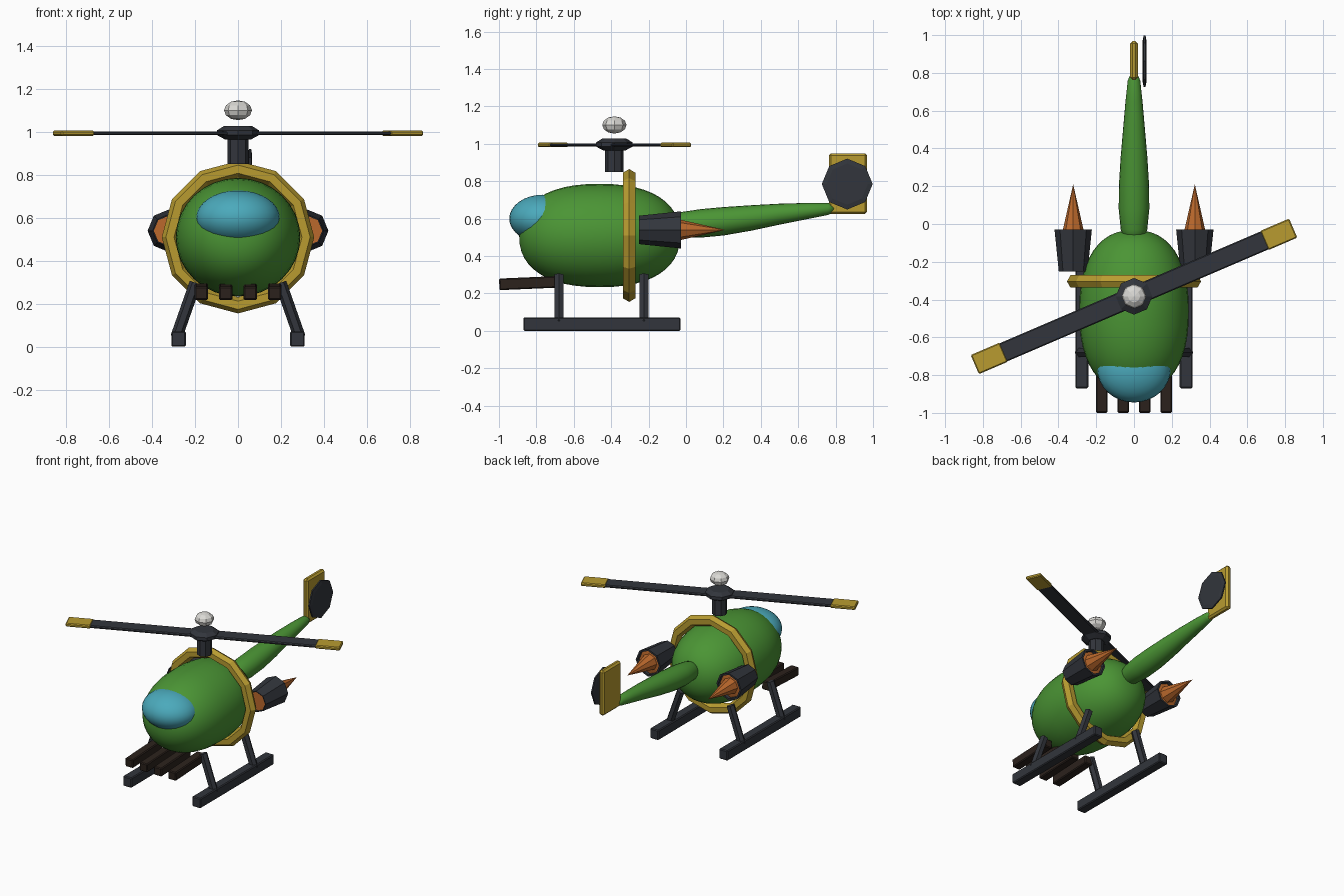
import bpy, bmesh, math
from mathutils import Vector, Matrix

if "Cube" in bpy.data.objects:
    bpy.data.objects.remove(bpy.data.objects["Cube"])


def mat(name, rgb):
    m = bpy.data.materials.new(name)
    m.diffuse_color = (*rgb, 1)
    m.use_nodes = True
    m.node_tree.nodes["Principled BSDF"].inputs["Base Color"].default_value = m.diffuse_color
    return m


GREEN = mat("green", (0.07, 0.30, 0.035))
YELLOW = mat("yellow", (0.48, 0.33, 0.03))
DARK = mat("dark", (0.032, 0.036, 0.045))
TEAL = mat("teal", (0.07, 0.40, 0.50))
ORANGE = mat("orange", (0.50, 0.14, 0.025))
BROWN = mat("brown", (0.025, 0.016, 0.012))
WHITE = mat("white", (0.70, 0.69, 0.66))


def finish(name, bm, m, smooth=False):
    bmesh.ops.remove_doubles(bm, verts=bm.verts, dist=1e-5)
    bmesh.ops.recalc_face_normals(bm, faces=bm.faces)
    for f in bm.faces:
        f.smooth = smooth
    me = bpy.data.meshes.new(name)
    bm.to_mesh(me)
    bm.free()
    me.materials.append(m)
    ob = bpy.data.objects.new(name, me)
    bpy.context.collection.objects.link(ob)
    return ob


def loft(name, sections, sides, m, axis="Y", at=(0, 0, 0), smooth=False, turn=0):
    """Sections are (position, radius a, radius b, lift); a radius of 0 closes the end."""
    bm = bmesh.new()
    rings = []
    for p, ra, rb, lift in sections:
        ring = []
        for i in range(sides):
            a = 2 * math.pi * i / sides + turn
            u, v = ra * math.cos(a), rb * math.sin(a) + lift
            co = {"Y": (u, p, v), "Z": (u, v, p), "X": (p, u, v)}[axis]
            ring.append(bm.verts.new(Vector(co) + Vector(at)))
        rings.append(ring)
    for r, s in zip(rings, rings[1:]):
        for i in range(sides):
            j = (i + 1) % sides
            bm.faces.new((r[i], r[j], s[j], s[i]))
    return finish(name, bm, m, smooth)


def lathe(name, profile, sides, m, **kw):
    return loft(name, [(p, r, r, 0) for r, p in profile], sides, m, **kw)


def box(name, size, loc, m, rot=None, bevel=0.006):
    bm = bmesh.new()
    bmesh.ops.create_cube(bm, size=1, matrix=Matrix.Diagonal((*size, 1)))
    bmesh.ops.bevel(bm, geom=bm.edges[:], offset=bevel, segments=1, affect="EDGES")
    bm.transform(Matrix.Translation(loc) @ (rot or Matrix.Identity(4)))
    return finish(name, bm, m)


def ellipsoid(name, loc, radii, m, u, v, smooth):
    bm = bmesh.new()
    bmesh.ops.create_uvsphere(bm, u_segments=u, v_segments=v, radius=1)
    bm.transform(Matrix.Translation(loc) @ Matrix.Diagonal((*radii, 1)))
    return finish(name, bm, m, smooth)


# Body: slightly full ellipsoid lying along y
N, body = 24, []
for i in range(N + 1):
    a = math.pi * i / N
    c, s = math.cos(a), max(math.sin(a), 0)
    t = math.copysign(abs(c) ** (2 / 2.35), c)
    r = s ** (2 / 2.35) if 0 < i < N else 0
    body.append((-0.462 - 0.43 * t, 0.29 * r, 0.276 * r, 0.51))
loft("body", body, 32, GREEN, smooth=True)

# Windscreen
ellipsoid("windscreen", (0, -0.765, 0.6), (0.195, 0.18, 0.128), TEAL, 32, 16, True)

# Tail boom
loft("tail_boom", [(-0.1, 0, 0, 0.565), (-0.1, 0.045, 0.045, 0.565), (-0.03, 0.07, 0.067, 0.568),
                   (0.08, 0.081, 0.076, 0.575), (0.2, 0.08, 0.076, 0.586), (0.35, 0.071, 0.068, 0.604),
                   (0.5, 0.058, 0.056, 0.624), (0.65, 0.045, 0.043, 0.641), (0.76, 0.033, 0.032, 0.652),
                   (0.79, 0.02, 0.02, 0.653), (0.79, 0, 0, 0.653)], 20, GREEN, smooth=True)

# Hoop around the body: twelve sides, six-sided section
hoop = []
for k in range(7):
    a = k * math.pi / 3
    hoop.append((0.317 + 0.038 * math.cos(a), -0.304 + 0.038 * math.sin(a)))
lathe("body_hoop", hoop, 12, YELLOW, at=(0, 0, 0.51))

# Main rotor: mast, hub, cap ball
HUB = (0, -0.383, 0)
lathe("rotor_mast", [(0, 0.85), (0.05, 0.85), (0.05, 0.98), (0, 0.98)], 8, DARK, axis="Z", at=HUB)
lathe("rotor_hub", [(0, 0.965), (0.06, 0.965), (0.097, 0.985), (0.097, 1.008), (0.065, 1.028), (0, 1.028)],
      8, DARK, axis="Z", at=HUB)
ellipsoid("rotor_cap", (0, -0.383, 1.101), (0.065, 0.065, 0.046), WHITE, 8, 6, False)

# Main rotor blades with coloured tips
spin = Matrix.Rotation(math.radians(23.2), 4, "Z")
for side, s in (("right", 1), ("left", -1)):
    for part, r0, r1, w, h, m in (("blade", 0, 0.76, 0.104, 0.018, DARK),
                                  ("blade_tip", 0.75, 0.917, 0.11, 0.024, YELLOW)):
        mid = spin @ Vector((s * (r0 + r1) / 2, 0, 0))
        box(f"{side}_{part}", (r1 - r0, w, h), mid + Vector((0, -0.383, 0.994)), m, spin)

# Tail fin and tail rotor disc
box("tail_fin", (0.04, 0.205, 0.325), (0, 0.866, 0.787), YELLOW, bevel=0.012)
lathe("tail_rotor", [(0, 0.046), (0.11, 0.046), (0.136, 0.051), (0.136, 0.061), (0.11, 0.066), (0, 0.066)],
      8, DARK, axis="X", at=(0, 0.862, 0.785))

for side, s in (("right", 1), ("left", -1)):
    # Landing skid and its struts
    box(f"{side}_skid", (0.068, 0.84, 0.072), (s * 0.276, -0.45, 0.036), DARK)
    for end, y in (("front", -0.68), ("rear", -0.225)):
        a, b = Vector((s * 0.287, y, 0.045)), Vector((s * 0.198, y, 0.298))
        rot = (b - a).to_track_quat("Z", "Y").to_matrix().to_4x4()
        bm = bmesh.new()
        bmesh.ops.create_cone(bm, cap_ends=True, segments=6, radius1=0.028, radius2=0.028,
                              depth=(b - a).length, matrix=Matrix.Translation((a + b) / 2) @ rot)
        finish(f"{side}_{end}_strut", bm, DARK)
    # Booster shell with flame inside
    pod = (s * 0.322, 0, 0.54)
    lathe(f"{side}_booster", [(0.076, -0.252), (0.099, -0.028), (0.086, -0.028), (0.070, -0.252),
                              (0.076, -0.252)], 8, DARK, at=pod)
    lathe(f"{side}_flame", [(0, -0.235), (0.071, -0.235), (0.085, -0.05), (0.058, -0.045), (0, 0.21)],
          8, ORANGE, at=pod)

# Four gun barrels under the nose
tilt = Matrix.Rotation(math.radians(2.5), 4, "X")
for i, x in enumerate((-0.171, -0.057, 0.057, 0.171)):
    box(f"gun_barrel_{i + 1}", (0.062, 0.335, 0.062), (x, -0.831, 0.256), BROWN, tilt)
